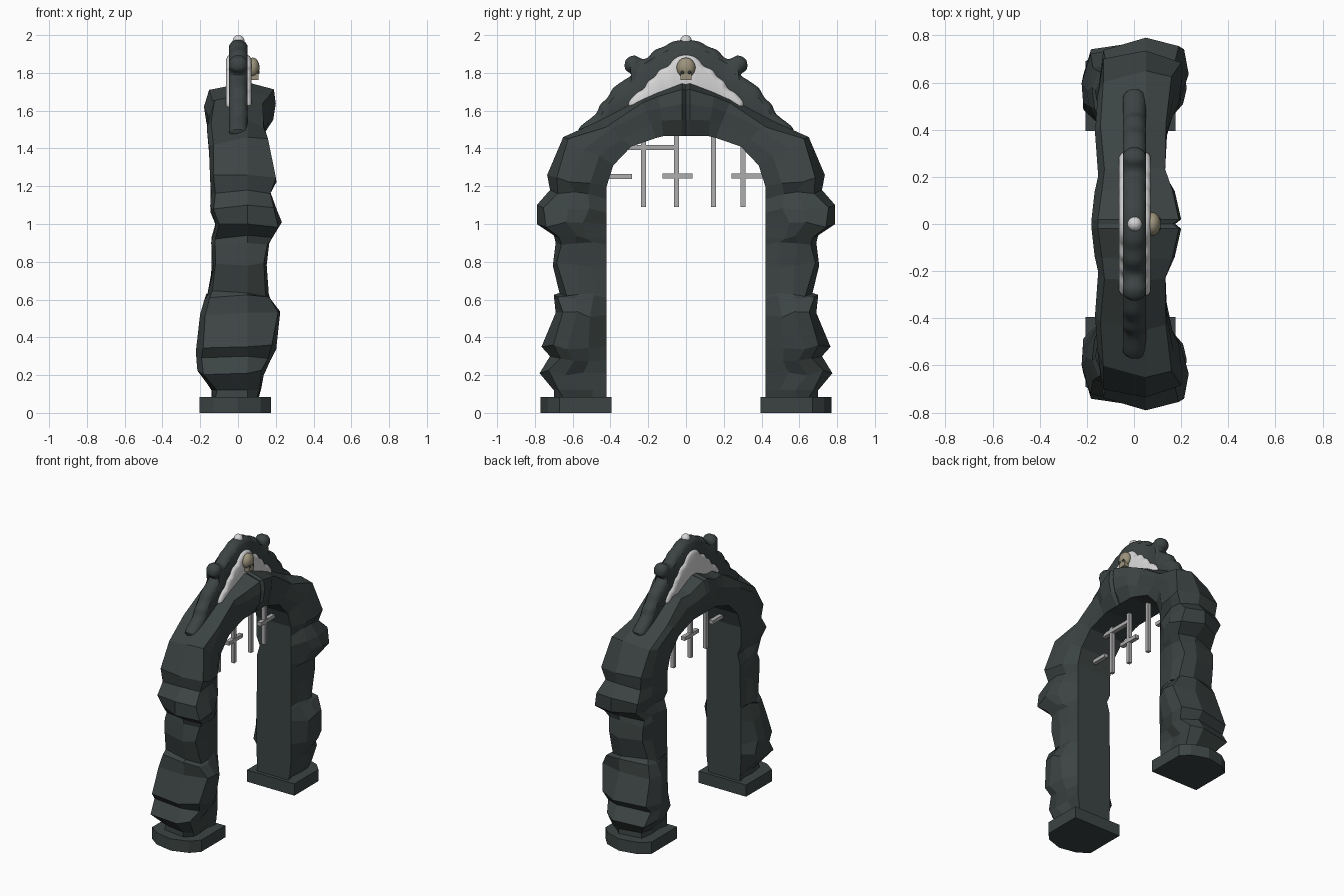
import bpy, bmesh, math, random
from mathutils import Vector

if "Cube" in bpy.data.objects:
    bpy.data.objects.remove(bpy.data.objects["Cube"])
random.seed(4)

def mat(name, c):
    m = bpy.data.materials.new(name)
    m.diffuse_color = (*c, 1)
    m.use_nodes = True
    m.node_tree.nodes["Principled BSDF"].inputs["Base Color"].default_value = m.diffuse_color
    return m

STONE = mat("dark stone", (0.045, 0.057, 0.056))
IRON = mat("grey iron", (0.42, 0.42, 0.42))
PALE = mat("pale stone", (0.68, 0.67, 0.67))
BONE = mat("bone", (0.33, 0.29, 0.20))

def finish(bm, name, m, smooth=None):
    bmesh.ops.recalc_face_normals(bm, faces=bm.faces)
    me = bpy.data.meshes.new(name)
    bm.to_mesh(me)
    bm.free()
    o = bpy.data.objects.new(name, me)
    bpy.context.collection.objects.link(o)
    me.materials.append(m)
    if smooth:
        bpy.ops.object.select_all(action='DESELECT')
        o.select_set(True)
        bpy.context.view_layer.objects.active = o
        bpy.ops.object.shade_smooth_by_angle(angle=math.radians(smooth))
    return o

def loft(bm, rings):
    """Skin closed rings of points and cap both ends."""
    vs = [[bm.verts.new(p) for p in r] for r in rings]
    n = len(vs[0])
    for a, b in zip(vs, vs[1:]):
        for i in range(n):
            j = (i + 1) % n
            bm.faces.new((a[i], a[j], b[j], b[i]))
    caps = [bm.faces.new(vs[0]), bm.faces.new(vs[-1])]
    bmesh.ops.triangulate(bm, faces=caps)

def box(name, m, center, size):
    bm = bmesh.new()
    bmesh.ops.create_cube(bm, size=1)
    bmesh.ops.scale(bm, vec=size, verts=bm.verts)
    bmesh.ops.translate(bm, vec=center, verts=bm.verts)
    return finish(bm, name, m)

def ball(name, m, center, radii):
    bm = bmesh.new()
    bmesh.ops.create_uvsphere(bm, u_segments=20, v_segments=12, radius=1)
    bmesh.ops.scale(bm, vec=radii, verts=bm.verts)
    bmesh.ops.translate(bm, vec=center, verts=bm.verts)
    return finish(bm, name, m, 60)

# Rock arch: stations of inner y,z, outer y,z, back x, front x
stations = [
    (.42, .08, .70, .08, -.14, .11), (.42, .12, .70, .12, -.14, .12),
    (.42, .21, .775, .21, -.22, .14), (.42, .28, .72, .30, -.235, .17),
    (.42, .35, .765, .35, -.23, .20), (.42, .52, .69, .53, -.215, .22),
    (.42, .61, .70, .625, -.19, .18), (.42, .62, .67, .635, -.17, .16),
    (.42, .78, .705, .78, -.14, .15), (.42, .89, .69, .90, -.14, .165),
    (.42, .93, .70, .94, -.14, .19), (.42, 1.0, .79, 1.0, -.12, .23),
    (.42, 1.06, .79, 1.10, -.15, .21), (.42, 1.13, .72, 1.18, -.15, .18),
    (.42, 1.20, .735, 1.26, -.15, .21), (.385, 1.31, .65, 1.46, -.165, .175),
    (.29, 1.41, .45, 1.55, -.165, .15), (.16, 1.455, .24, 1.66, -.155, .14),
    (.12, 1.465, .15, 1.70, -.17, .18), (.02, 1.465, .02, 1.75, -.18, .20),
    (0, 1.465, 0, 1.745, -.18, .175)]

def section(s):
    iy, iz, oy, oz, x0, x1 = s
    lo, hi = max(x0, -.145), min(x1, .13)
    pts = [(lo, 0), (hi, 0), (x1 * .93, .3), (x1, .6), (x1 * .95, .87),
           (.05, 1), (x0 * .85, .86), (x0, .55), (x0 * .93, .25)]
    out = []
    for k, (x, f) in enumerate(pts):
        j = 0.0
        if k > 1 and k != 5 and oy > .1:       # chipped rock, flat inner face
            f += random.uniform(-.06, .06)
            x *= random.uniform(.92, 1.02)
            j = random.uniform(-.018, .018) if oz > .15 else 0
        out.append((x, iy + (oy - iy) * f, iz + (oz - iz) * f + j))
    return out

half = [section(s) for s in stations]
other = [[(x, -y, z) for x, y, z in r] for r in half[:-1]]
bm = bmesh.new()
loft(bm, half + other[::-1])
finish(bm, "rock_arch", STONE)

# Plinths under the legs
foot = [(-.205, .395), (.175, .395), (.175, .67), (.12, .73), (0, .77), (-.13, .745), (-.205, .69)]
for side, label in ((1, "right"), (-1, "left")):
    bm = bmesh.new()
    loft(bm, [[(x, side * y, z) for x, y in foot] for z in (0, .085)])
    finish(bm, label + "_plinth", STONE)

# Scalloped ornaments: mirrored outline, rounded edges
def rounded_plate(name, m, pts, profile, steps=4):
    loop = pts + [(-y, z) for y, z in reversed(pts) if y > 0]
    P = [Vector(p) for p in loop]
    n = len(P)
    fine = []
    for i in range(n):
        a, b, c, d = (P[(i + k - 1) % n] for k in range(4))
        for s in range(steps):
            t = s / steps
            fine.append(.5 * (2 * b + (c - a) * t + (2 * a - 5 * b + 4 * c - d) * t * t
                              + (3 * b - a - 3 * c + d) * t ** 3))
    N = len(fine)
    norm = []
    for i in range(N):
        e = fine[(i + 1) % N] - fine[i - 1]
        norm.append(Vector((e.y, -e.x)).normalized())   # inward for a clockwise loop
    bm = bmesh.new()
    loft(bm, [[(x, p.x + q.x * d, p.y + q.y * d) for p, q in zip(fine, norm)]
              for x, d in profile])
    return finish(bm, name, m, 40)

crest = [(0, 1.975), (.07, 1.965), (.115, 1.94), (.165, 1.92), (.205, 1.88), (.235, 1.875),
         (.275, 1.892), (.318, 1.87), (.322, 1.82), (.29, 1.79), (.33, 1.76), (.385, 1.72),
         (.415, 1.67), (.455, 1.63), (.48, 1.58), (.57, 1.50), (.5, 1.45), (.3, 1.55), (0, 1.6)]
rounded_plate("crest", STONE, crest,
              [(-.047, .03), (-.035, .012), (-.015, 0), (.018, 0), (.038, .012), (.05, .03)])
shell = [(0, 1.895), (.045, 1.885), (.075, 1.86), (.095, 1.835), (.14, 1.815), (.165, 1.78),
         (.2, 1.755), (.225, 1.715), (.265, 1.69), (.305, 1.635), (.25, 1.6), (0, 1.62)]
rounded_plate("pale_shell", PALE, shell,
              [(-.063, .022), (-.055, .006), (-.045, 0), (.05, 0), (.062, .006), (.071, .022)])
ball("top_ball", PALE, (.003, 0, 1.969), (.031, .031, .031))

# Skull on the front of the shell
ball("skull", BONE, (.078, 0, 1.828), (.036, .05, .053))
box("skull_jaw", BONE, (.085, 0, 1.78), (.045, .056, .036))
for s in (-1, 1):
    ball("skull_eye", STONE, (.106, s * .019, 1.803), (.009, .009, .009))

# Broken gate bars hanging in the opening
for y in (-.225, -.05, .145, .302):
    box("gate_bar", IRON, (0, y, 1.29), (.026, .026, .40))
for y0, y1, z in ((-.43, -.285, 1.252), (-.125, .035, 1.255), (.24, .43, 1.255), (-.32, -.05, 1.405)):
    box("gate_crossbar", IRON, (0, (y0 + y1) / 2, z), (.03, y1 - y0, .026))
